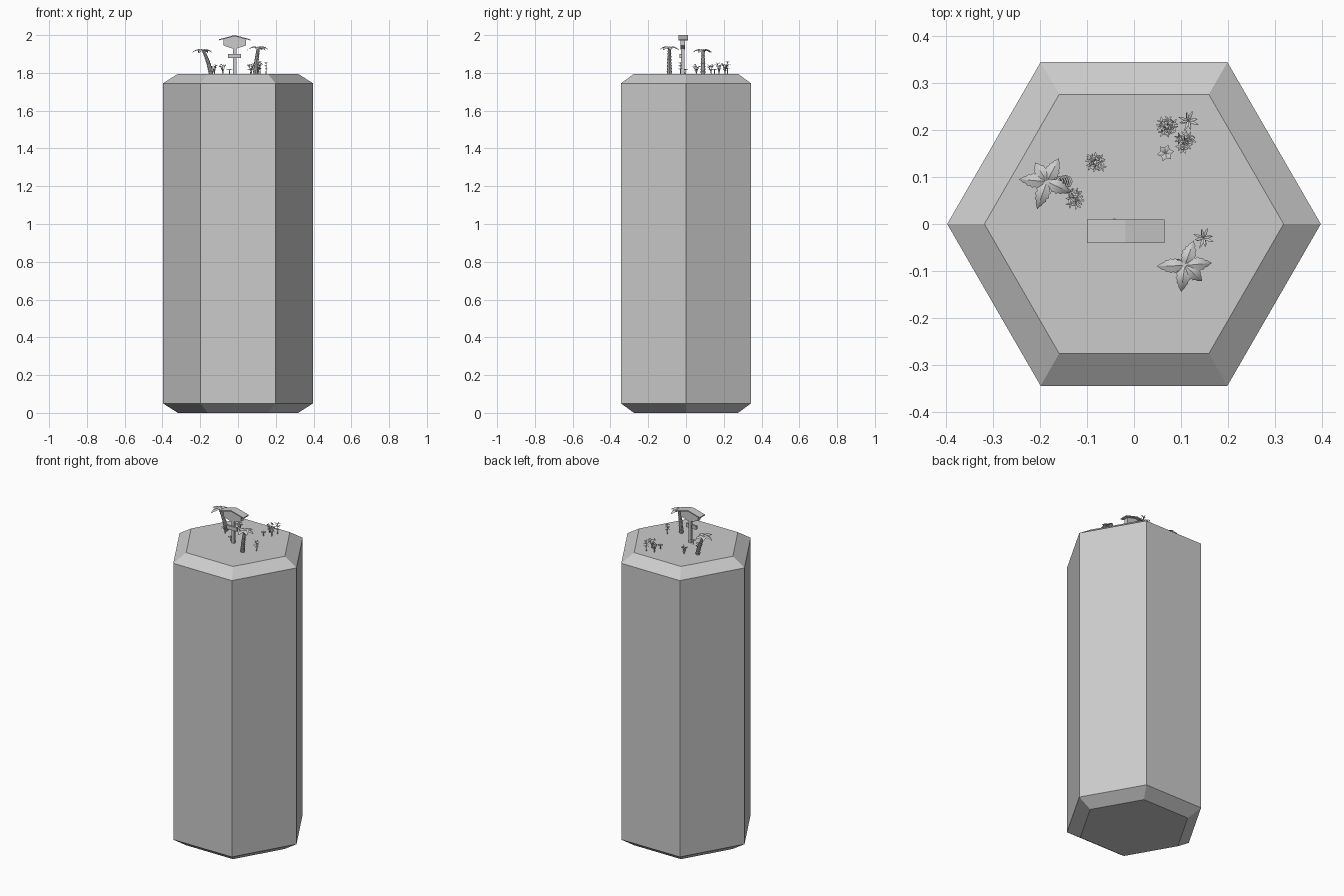
import bpy, bmesh, math, random
from mathutils import Vector

if "Cube" in bpy.data.objects:
    bpy.data.objects.remove(bpy.data.objects["Cube"])

random.seed(4)
TOP = 1.795


def finish(bm, name):
    me = bpy.data.meshes.new(name)
    bm.to_mesh(me)
    bm.free()
    ob = bpy.data.objects.new(name, me)
    bpy.context.collection.objects.link(ob)
    return ob


def loft(bm, rings):
    """Skin closed rings of points and cap both ends."""
    vs = [[bm.verts.new(p) for p in r] for r in rings]
    n = len(vs[0])
    for a, b in zip(vs, vs[1:]):
        for i in range(n):
            j = (i + 1) % n
            bm.faces.new((a[i], a[j], b[j], b[i]))
    bm.faces.new(vs[0][::-1])
    bm.faces.new(vs[-1])


def ring(c, r, n):
    return [(c[0] + r * math.cos(math.tau * i / n), c[1] + r * math.sin(math.tau * i / n), c[2])
            for i in range(n)]


def tube(bm, pts, radii, n=6):
    loft(bm, [ring(p, r, n) for p, r in zip(pts, radii)])


def leaf(bm, base, ang, length, width, rise, droop, steps=4, saw=0.0, fold=0.2):
    """Pointed leaf folded along its midrib, optionally with a saw-tooth edge."""
    d = Vector((math.cos(ang), math.sin(ang), 0))
    s = Vector((-d.y, d.x, 0))
    base = Vector(base)
    prev = None
    for i in range(steps + 1):
        t = i / steps
        c = base + d * length * t + Vector((0, 0, rise * t - droop * t * t))
        w = width / 2 * math.sin(math.pi * min(1, 0.06 + 0.94 * t ** 0.85))
        if saw and i % 2:
            w *= 1 - saw
        dz = Vector((0, 0, -fold * w))
        row = [bm.verts.new(c + s * w + dz), bm.verts.new(c), bm.verts.new(c - s * w + dz)]
        if prev:
            for k in (0, 1):
                bm.faces.new((prev[k], prev[k + 1], row[k + 1], row[k]))
        prev = row


def slab(name, profile, y0, y1):
    """Extrude an x-z outline along y."""
    bm = bmesh.new()
    loft(bm, [[(x, y, z) for x, z in profile] for y in (y0, y1)])
    bmesh.ops.recalc_face_normals(bm, faces=bm.faces)
    return finish(bm, name)


# Hexagonal column with chamfered ends
bm = bmesh.new()
loft(bm, [ring((0, 0, z), r, 6) for z, r in ((0, .318), (.05, .397), (1.745, .397), (TOP, .318))])
finish(bm, "hexagonal_column")

# Signpost: post, boards and pitched roof
CX = -0.018
slab("sign_post", [(CX - .009, TOP), (CX + .009, TOP), (CX + .009, 1.97), (CX - .009, 1.97)], -.026, -.009)
slab("sign_board", [(CX - .06, 1.945), (CX, 1.925), (CX + .06, 1.945), (CX + .06, 1.982),
                    (CX, 1.995), (CX - .06, 1.982)], -.03, -.005)
slab("small_plaque", [(CX - .035, 1.878), (CX + .035, 1.878), (CX + .035, 1.9), (CX - .035, 1.9)], -.034, -.022)
slab("sign_roof", [(CX - .082, 1.972), (CX, 1.994), (CX + .083, 1.972), (CX + .083, 1.978),
                   (CX, 2.0), (CX - .082, 1.978)], -.04, .01)


# Palms with ringed, curved trunks and serrated fronds
def palm(name, foot, crown, angles):
    bm = bmesh.new()
    foot, crown = Vector(foot), Vector(crown)
    pts, radii = [], []
    for i in range(9):
        for t, k in ((i / 9, .85), ((i + .92) / 9, 1.15)):
            xy = foot.lerp(crown, t ** 1.4)
            pts.append((xy.x, xy.y, foot.z + (crown.z - foot.z) * t))
            radii.append((.013 - .005 * t) * k)
    tube(bm, pts, radii, 8)
    finish(bm, name + "_trunk")
    bm = bmesh.new()
    for a, l in angles:
        leaf(bm, crown - Vector((0, 0, .003)), math.radians(a), l, .033, .036, .05, 12, .22, .35)
    finish(bm, name + "_fronds")


palm("left_palm", (-.143, .09, TOP), (-.185, .09, 1.922),
     [(175, .06), (122, .048), (63, .056), (250, .062), (335, .055)])
palm("right_palm", (.093, -.088, TOP), (.108, -.088, 1.936),
     [(182, .06), (70, .056), (5, .058), (262, .057), (318, .05)])


# Bushy herbs: branching stems with tiny leaves
def bush(name, x, y, h):
    bm = bmesh.new()
    for i in range(8):
        a = math.tau * i / 8 + random.uniform(-.25, .25)
        reach, hh = random.uniform(.009, .018), h * random.uniform(.6, .9)
        tip = Vector((x + reach * math.cos(a), y + reach * math.sin(a), TOP + hh))
        mid = Vector((x, y, TOP)).lerp(tip, .5) - Vector((math.cos(a), math.sin(a), 0)) * .003
        tube(bm, [(x, y, TOP), mid, tip], [.0018, .0014, .0008], 4)
        for p, n in ((mid, 2), (tip, 5)):
            off = random.uniform(0, 6)
            for k in range(n):
                leaf(bm, p, off + math.tau * k / n, .011, .0045, random.uniform(.0, .012), .004, 3)
    finish(bm, name)


for i, (x, y, h) in enumerate([(-.08, .133, .055), (-.125, .055, .055), (.07, .206, .06), (.107, .175, .06)]):
    bush(f"bush_{i + 1}", x, y, h)


# Upright sprouts: stem with whorls of narrow leaves
def sprout(name, x, y, h):
    bm = bmesh.new()
    tube(bm, [(x, y, TOP), (x + .002, y, TOP + h * .5), (x, y, TOP + h)], [.003, .0022, .001], 5)
    for z, l, off in ((.4, .018, .3), (.7, .024, 1.2), (.97, .02, .2)):
        for k in range(4):
            leaf(bm, (x, y, TOP + h * z), off + k * math.tau / 4, l, .006, .018, .012, 4)
    finish(bm, name)


sprout("sprout_back", .116, .219, .06)
sprout("sprout_front", .148, -.03, .055)


# Low rosettes with short broad leaves
def rosette(name, x, y):
    bm = bmesh.new()
    tube(bm, [(x, y, TOP), (x, y, TOP + .025)], [.003, .002], 5)
    for k in range(6):
        leaf(bm, (x, y, TOP + .02), k * math.tau / 6 + .2, .018, .012, .012, .008, 5)
    finish(bm, name)


rosette("rosette_back", .067, .151)
rosette("rosette_sign", -.046, -.004)
